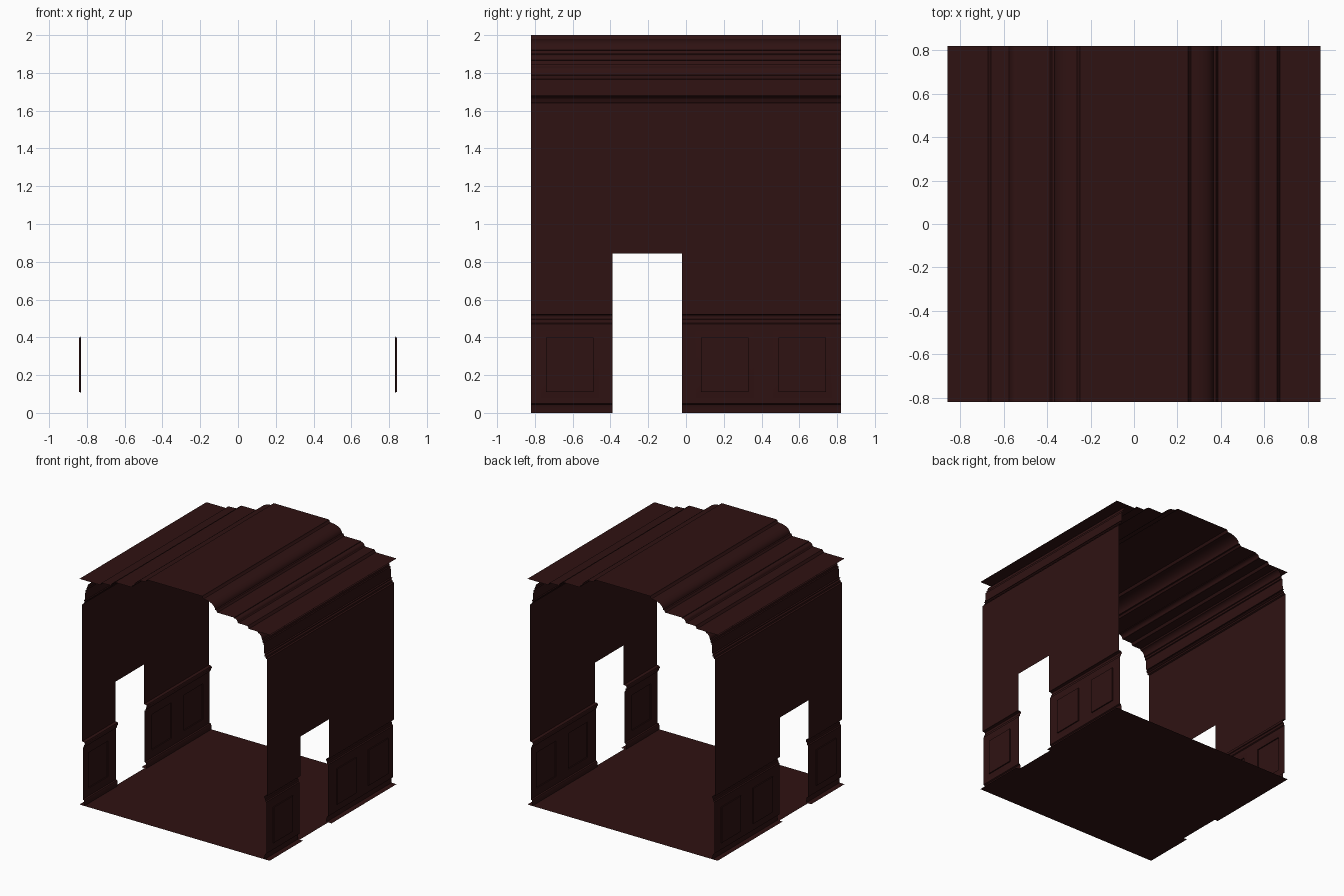
import bpy, bmesh, math

if "Cube" in bpy.data.objects:
    bpy.data.objects.remove(bpy.data.objects["Cube"])

mat = bpy.data.materials.new("dark_red_wood")
mat.diffuse_color = (0.028, 0.006, 0.006, 1)
mat.use_nodes = True
mat.node_tree.nodes["Principled BSDF"].inputs["Base Color"].default_value = mat.diffuse_color

Y = 0.82                      # half length of the corridor
DOOR = (-0.39, -0.02, 0.845)  # door y range and head height


def finish(name, bm):
    bmesh.ops.remove_doubles(bm, verts=bm.verts, dist=0.0002)
    me = bpy.data.meshes.new(name)
    bm.to_mesh(me)
    bm.free()
    ob = bpy.data.objects.new(name, me)
    bpy.context.collection.objects.link(ob)
    me.materials.append(mat)
    bpy.ops.object.select_all(action='DESELECT')
    ob.select_set(True)
    bpy.context.view_layer.objects.active = ob
    bpy.ops.object.shade_smooth_by_angle(angle=math.radians(30))


def sweep(bm, profile, y0, y1):
    # run an (x, z) profile along y
    a = [bm.verts.new((x, y0, z)) for x, z in profile]
    b = [bm.verts.new((x, y1, z)) for x, z in profile]
    for i in range(len(profile) - 1):
        bm.faces.new((a[i], a[i + 1], b[i + 1], b[i]))


def arc(cx, cz, rx, rz, a0, a1, n=6):
    return [(cx + rx * math.cos(math.radians(a0 + (a1 - a0) * i / n)),
             cz + rz * math.sin(math.radians(a0 + (a1 - a0) * i / n)))
            for i in range(n + 1)]


def panel(bm, s, y0, y1, z0, z1):
    # recessed wainscot panel: sloped frame, straight step, flat field
    last = None
    for inset, x in ((0, 0.830), (0.03, 0.833), (0.03, 0.842)):
        ring = [bm.verts.new((s * x, y, z)) for y, z in (
            (y0 + inset, z0 + inset), (y1 - inset, z0 + inset),
            (y1 - inset, z1 - inset), (y0 + inset, z1 - inset))]
        if last:
            for i in range(4):
                j = (i + 1) % 4
                bm.faces.new((last[i], last[j], ring[j], ring[i]))
        last = ring
    bm.faces.new(last)


# half profiles
base = [(0.86, 0), (0.815, 0), (0.815, 0.035), (0.82, 0.045), (0.83, 0.05)]
rail = [(0.83, 0.47), (0.822, 0.475), (0.82, 0.49)] + \
    arc(0.82, 0.507, 0.009, 0.013, 270, 90, 5) + [(0.837, 0.522)]
cornice = [(0.837, 1.64), (0.826, 1.645), (0.824, 1.655)] + \
    arc(0.824, 1.667, 0.012, 0.01, 270, 90, 5)[::1] + \
    [(0.812, 1.68), (0.806, 1.765), (0.798, 1.768), (0.798, 1.785), (0.79, 1.788)] + \
    arc(0.75, 1.79, 0.04, 0.045, 0, 80) + [(0.75, 1.845)]
half = [(0.25, 2.0), (0.256, 1.985)] + arc(0.262, 1.92, 0.105, 0.06, 90, 0) + \
    [(0.378, 1.918), (0.388, 1.902), (0.54, 1.902)] + \
    arc(0.54, 1.872, 0.03, 0.025, 90, 0, 4) + \
    [(0.575, 1.867), (0.66, 1.865), (0.672, 1.845), (0.86, 1.845)]

# floor
bm = bmesh.new()
sweep(bm, [(-0.83, 0), (0.83, 0)], -Y, Y)
finish("floor", bm)

# stepped ceiling
bm = bmesh.new()
sweep(bm, [(-x, z) for x, z in half[::-1]] + half, -Y, Y)
finish("ceiling", bm)

for side, s in (("left", -1), ("right", 1)):
    def m(p):
        return [(s * x, z) for x, z in p]

    # upper wall with door opening
    bm = bmesh.new()
    for y0, y1, z0 in ((-Y, DOOR[0], 0.522), (DOOR[0], DOOR[1], DOOR[2]), (DOOR[1], Y, 0.522)):
        sweep(bm, m([(0.837, z0), (0.837, 1.64)]), y0, y1)
    finish(side + "_upper_wall", bm)

    # cornice
    bm = bmesh.new()
    sweep(bm, m(cornice), -Y, Y)
    finish(side + "_cornice", bm)

    # baseboard and chair rail either side of the door
    for name, prof in (("baseboard", base), ("chair_rail", rail)):
        bm = bmesh.new()
        sweep(bm, m(prof), -Y, DOOR[0])
        sweep(bm, m(prof), DOOR[1], Y)
        finish(side + "_" + name, bm)

    # wainscot with recessed panels
    bm = bmesh.new()
    pz = (0.08, 0.43)
    edges = [-Y, -0.77, -0.46, DOOR[0], DOOR[1], 0.05, 0.36, 0.46, 0.77, Y]
    for i in range(len(edges) - 1):
        y0, y1 = edges[i], edges[i + 1]
        if i == 3:
            continue  # doorway
        if i in (1, 5, 7):
            sweep(bm, m([(0.83, 0.05), (0.83, pz[0])]), y0, y1)
            sweep(bm, m([(0.83, pz[1]), (0.83, 0.47)]), y0, y1)
            panel(bm, s, y0, y1, *pz)
        else:
            sweep(bm, m([(0.83, 0.05), (0.83, 0.47)]), y0, y1)
    finish(side + "_wainscot", bm)
